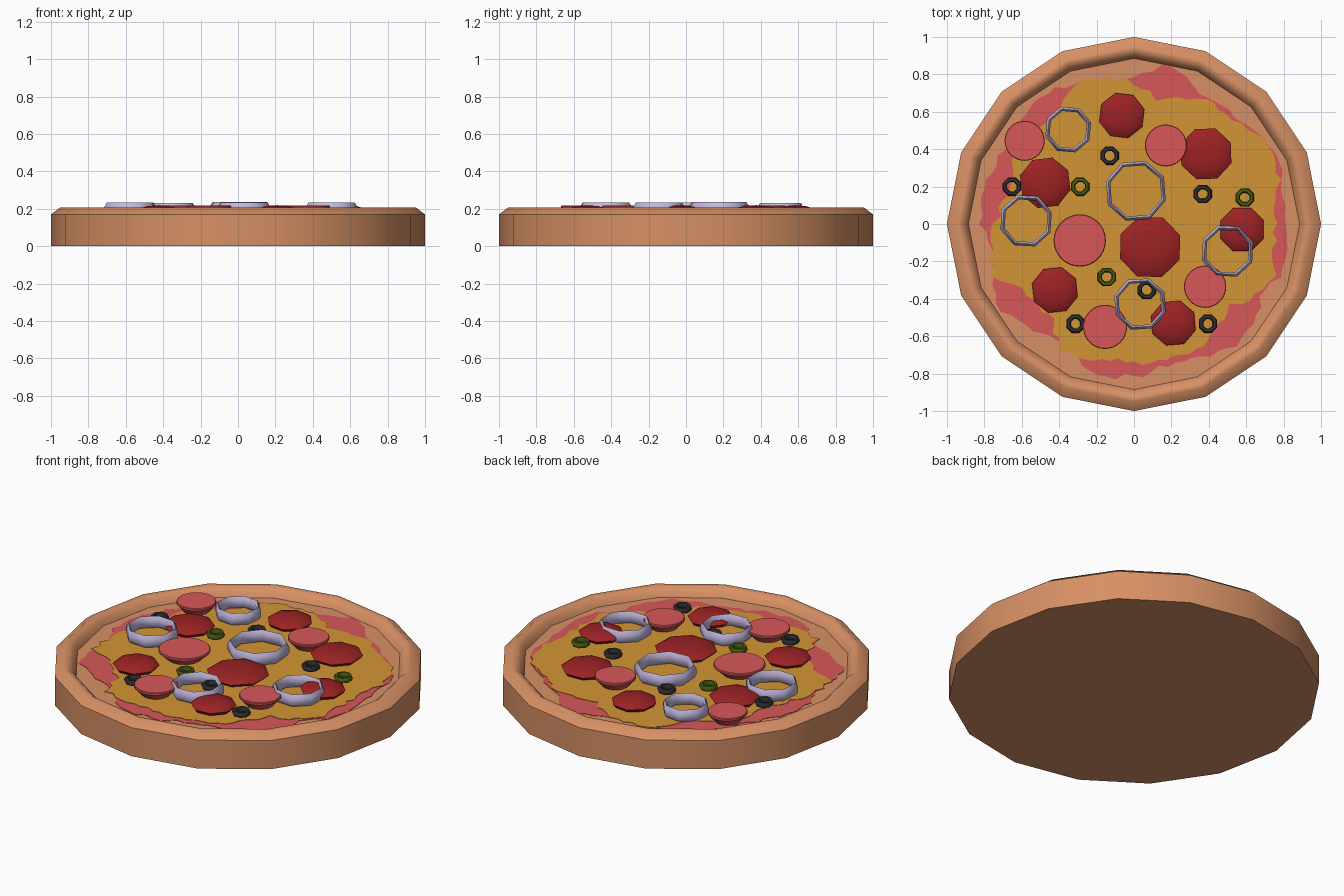
import bpy, bmesh, math, random

if "Cube" in bpy.data.objects:
    bpy.data.objects.remove(bpy.data.objects["Cube"])

random.seed(4)


def material(name, rgb):
    m = bpy.data.materials.new(name)
    m.diffuse_color = (*rgb, 1)
    m.use_nodes = True
    m.node_tree.nodes["Principled BSDF"].inputs["Base Color"].default_value = m.diffuse_color
    return m


DOUGH = material("baked dough", (0.68, 0.28, 0.13))
SAUCE = material("tomato red", (0.68, 0.095, 0.1))
CHEESE = material("golden cheese", (0.65, 0.30, 0.035))
PEPPERONI = material("dark red", (0.33, 0.016, 0.018))
ONION = material("pale lilac", (0.54, 0.48, 0.73))
BLACK = material("olive black", (0.035, 0.035, 0.038))
GREEN = material("olive green", (0.08, 0.125, 0.007))


def finish(name, bm, mat, loc=(0, 0, 0), angle=None):
    bmesh.ops.remove_doubles(bm, verts=bm.verts, dist=1e-5)
    bmesh.ops.recalc_face_normals(bm, faces=bm.faces)
    me = bpy.data.meshes.new(name)
    bm.to_mesh(me)
    bm.free()
    me.materials.append(mat)
    ob = bpy.data.objects.new(name, me)
    ob.location = loc
    bpy.context.collection.objects.link(ob)
    if angle:
        bpy.ops.object.select_all(action='DESELECT')
        ob.select_set(True)
        bpy.context.view_layer.objects.active = ob
        bpy.ops.object.shade_smooth_by_angle(angle=math.radians(angle))
    return ob


def lathe(name, profile, sides, mat, loc=(0, 0, 0), closed=False, phase=0.0, angle=50):
    """Spin a list of (radius, z) points round the vertical axis."""
    bm = bmesh.new()
    rings = []
    for r, z in profile:
        if r == 0:
            rings.append([bm.verts.new((0, 0, z))] * sides)
        else:
            rings.append([bm.verts.new((r * math.cos(phase + math.tau * i / sides),
                                        r * math.sin(phase + math.tau * i / sides), z))
                          for i in range(sides)])
    pairs = list(zip(rings, rings[1:]))
    if closed:
        pairs.append((rings[-1], rings[0]))
    for a, b in pairs:
        for i in range(sides):
            j = (i + 1) % sides
            quad = list(dict.fromkeys([a[i], a[j], b[j], b[i]]))
            bm.faces.new(quad)
    return finish(name, bm, mat, loc, angle)


def spread(name, radii, top, mat):
    """Thin irregular layer whose outline is given as radii every 10 degrees."""
    bm = bmesh.new()
    n = len(radii)
    ring = []
    for k in range(n * 3):
        i, f = divmod(k, 3)
        r = radii[i] + (radii[(i + 1) % n] - radii[i]) * f / 3
        r = min(r / 100 + random.uniform(-0.018, 0.018), 0.865)
        a = math.tau * k / (n * 3)
        ring.append((r * math.cos(a), r * math.sin(a)))
    upper = [bm.verts.new((x, y, top)) for x, y in ring]
    lower = [bm.verts.new((x, y, top - 0.003)) for x, y in ring]
    c = bm.verts.new((0, 0, top))
    for i in range(len(ring)):
        j = (i + 1) % len(ring)
        bm.faces.new((c, upper[i], upper[j]))
        bm.faces.new((lower[i], lower[j], upper[j], upper[i]))
    return finish(name, bm, mat)


# Crust with raised rim and sunken floor
lathe("crust", [(0, 0), (1, 0), (1, 0.17), (0.95, 0.207), (0.925, 0.205),
                (0.90, 0.185), (0.885, 0.155), (0, 0.155)], 16, DOUGH, angle=48)

# Sauce and cheese layers
spread("sauce", [82, 82, 83, 84, 82, 78, 77, 83, 86, 78, 76, 80,
                 83, 83, 82, 80, 82, 83, 81, 78, 80, 85, 82, 76,
                 75, 80, 82, 82, 77, 77, 82, 84, 85, 78, 82, 85], 0.1575, SAUCE)
spread("cheese", [76, 77, 82, 83, 80, 77, 76, 73, 68, 76, 78, 81,
                  76, 70, 72, 74, 68, 70, 74, 78, 80, 70, 66, 68,
                  78, 76, 73, 74, 74, 76, 74, 70, 68, 76, 80, 75], 0.160, CHEESE)

# Pepperoni: low eight-sided domes
for x, y, r in [(-0.065, 0.58, 0.125), (0.385, 0.375, 0.145), (-0.475, 0.22, 0.14),
                (0.578, -0.03, 0.125), (0.086, -0.123, 0.172), (-0.423, -0.353, 0.127),
                (0.21, -0.53, 0.125)]:
    lathe("pepperoni", [(0, 0.219), (0.5 * r, 0.214), (0.85 * r, 0.202), (r, 0.187),
                        (0.88 * r, 0.168), (0.6 * r, 0.157), (0, 0.156)], 8, PEPPERONI,
          (x, y, 0), phase=math.pi / 8 + random.uniform(-0.15, 0.15), angle=60)

# Salami: round flat discs tapering underneath
for x, y, r in [(-0.585, 0.445, 0.107), (0.17, 0.42, 0.112), (-0.29, -0.088, 0.14),
                (0.38, -0.335, 0.113), (-0.155, -0.55, 0.118)]:
    lathe("salami", [(0, 0.217), (0.97 * r, 0.217), (r, 0.213), (r, 0.203),
                     (0.65 * r, 0.16), (0, 0.16)], 32, SAUCE, (x, y, 0), angle=30)

# Onion: tall thin eight-sided bands with a rounded top
for x, y, r in [(-0.352, 0.505, 0.128), (0.01, 0.177, 0.168), (-0.577, 0.017, 0.145),
                (0.5, -0.145, 0.145), (0.032, -0.428, 0.145)]:
    t = 0.218 + 0.1 * r
    lathe("onion_ring", [(r - 0.012, 0.162), (r, 0.178), (r, t - 0.022), (r - 0.013, t),
                         (r - 0.024, t - 0.018), (r - 0.024, 0.175)], 8, ONION,
          (x, y, 0), closed=True, phase=math.pi / 8 + random.uniform(-0.1, 0.1), angle=50)


# Olive slices
def olive(name, mat, spots):
    for x, y in spots:
        lathe(name, [(0.046, 0.176), (0.053, 0.19), (0.046, 0.205), (0.033, 0.205),
                     (0.027, 0.19), (0.033, 0.176)], 8, mat, (x, y, 0), closed=True,
              phase=math.pi / 8, angle=50)


olive("black_olive", BLACK, [(-0.13, 0.365), (-0.653, 0.2), (0.367, 0.16),
                             (0.068, -0.352), (-0.313, -0.533), (0.396, -0.533)])
olive("green_olive", GREEN, [(-0.288, 0.2), (0.592, 0.142), (-0.145, -0.283)])
